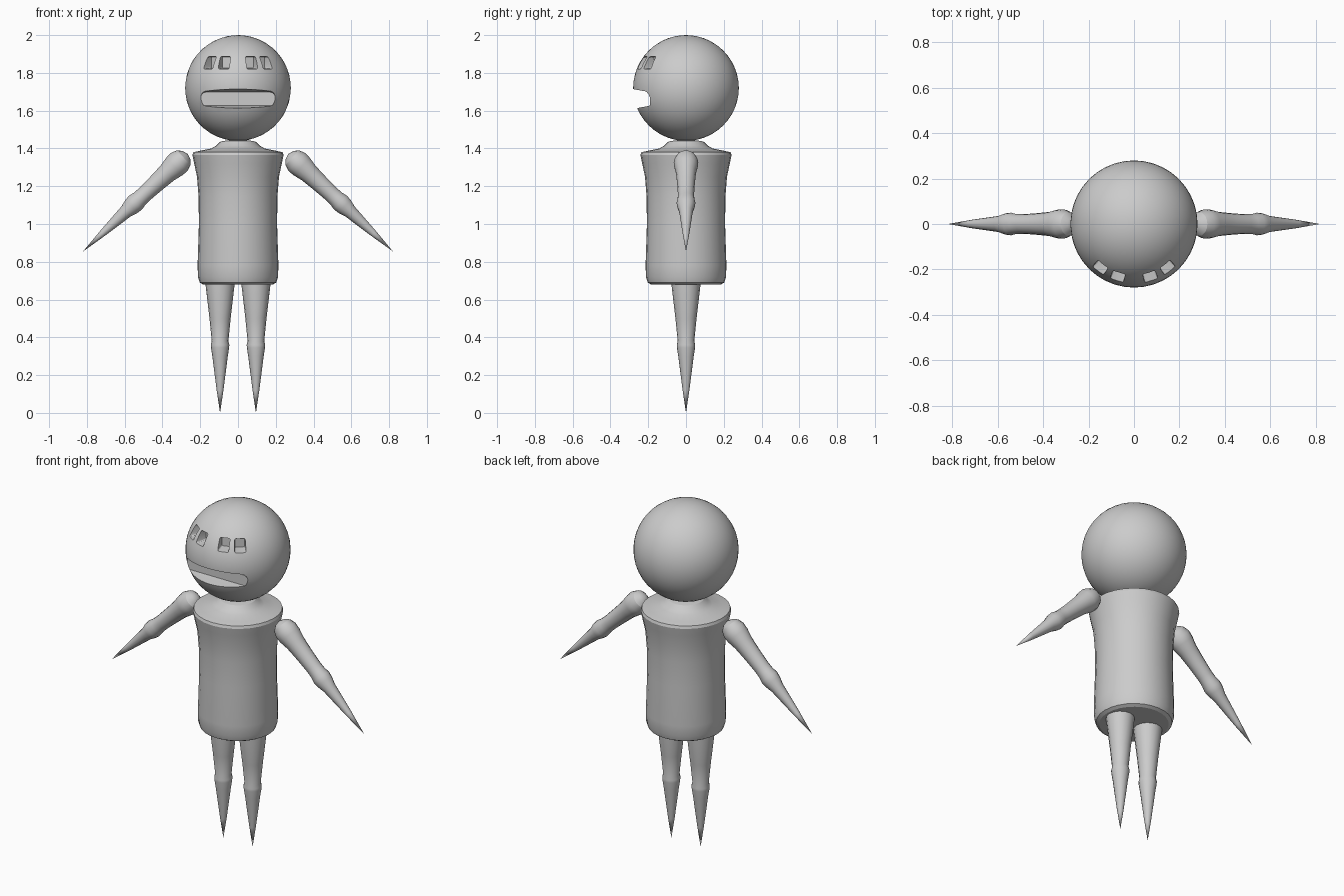
import bpy, bmesh, math
from mathutils import Matrix, Vector

if "Cube" in bpy.data.objects:
    bpy.data.objects.remove(bpy.data.objects["Cube"])

grey = bpy.data.materials.new("plain grey")
grey.diffuse_color = (0.6, 0.6, 0.6, 1)
grey.use_nodes = True
grey.node_tree.nodes["Principled BSDF"].inputs["Base Color"].default_value = grey.diffuse_color
HEAD = Vector((0, 0, 1.72))
R = 0.28


def make(name, bm, matrix=None):
    """Turn a bmesh into a named grey object."""
    if matrix:
        bm.transform(matrix)
    bmesh.ops.recalc_face_normals(bm, faces=bm.faces)
    mesh = bpy.data.meshes.new(name)
    bm.to_mesh(mesh)
    bm.free()
    mesh.materials.append(grey)
    ob = bpy.data.objects.new(name, mesh)
    bpy.context.collection.objects.link(ob)
    return ob


def smooth(ob, angle):
    bpy.ops.object.select_all(action='DESELECT')
    ob.select_set(True)
    bpy.context.view_layer.objects.active = ob
    bpy.ops.object.shade_smooth_by_angle(angle=math.radians(angle))


def lathe(name, profile, segments, matrix=None):
    """Spin (radius, height) points around z."""
    bm = bmesh.new()
    vs = [bm.verts.new((r, 0, z)) for r, z in profile]
    es = [bm.edges.new(p) for p in zip(vs, vs[1:])]
    bmesh.ops.spin(bm, geom=vs + es, cent=(0, 0, 0), axis=(0, 0, 1),
                   angle=math.tau, steps=segments)
    bmesh.ops.remove_doubles(bm, verts=bm.verts, dist=1e-4)
    ob = make(name, bm, matrix)
    smooth(ob, 25)
    return ob


def cutter(name, half, taper, matrix, bevel):
    """Box whose +y (inner) end is narrowed, with rounded long edges."""
    bm = bmesh.new()
    bmesh.ops.create_cube(bm, size=2)
    for v in bm.verts:
        t = taper if v.co.y > 0 else (1, 1)
        v.co = Vector((v.co.x * half[0] * t[0], v.co.y * half[1],
                       v.co.z * half[2] * t[1]))
    long_edges = [e for e in bm.edges
                  if abs(e.verts[0].co.y - e.verts[1].co.y) > half[1]]
    bmesh.ops.bevel(bm, geom=long_edges, offset=bevel, segments=3,
                    profile=0.5, affect='EDGES')
    ob = make(name, bm, matrix)
    ob.hide_render = True
    return ob


# Head with carved mouth and four eye sockets
bm = bmesh.new()
bmesh.ops.create_icosphere(bm, subdivisions=4, radius=R)
head = make("head", bm, Matrix.Translation(HEAD))

cutters = [cutter("mouth_cutter", (0.205, 0.08, 0.065), (0.96, 0.55),
                  Matrix.Translation((0, -0.27, 1.662)), 0.025)]
for x in (-0.15, -0.072, 0.072, 0.15):
    z = 0.135
    pos = Vector((x, -math.sqrt(R * R - x * x - z * z), z))
    turn = Matrix.Rotation(math.atan2(x, -pos.y), 4, 'Z')
    cutters.append(cutter("eye_cutter", (0.033, 0.05, 0.037), (0.8, 0.8),
                          Matrix.Translation(HEAD + pos) @ turn, 0.008))
for c in cutters:
    mod = head.modifiers.new("carve", 'BOOLEAN')
    mod.operation = 'DIFFERENCE'
    mod.solver = 'EXACT'
    mod.object = c
bpy.context.view_layer.update()
carved = bpy.data.meshes.new_from_object(
    head.evaluated_get(bpy.context.evaluated_depsgraph_get()))
head.modifiers.clear()
head.data = carved
for c in cutters:
    bpy.data.objects.remove(c)
smooth(head, 20)

# Torso with flared shoulders and short neck
lathe("torso", [(0, .68), (.185, .68), (.203, .69), (.212, .72), (.214, .78),
                (.207, 1.0), (.209, 1.15), (.217, 1.25), (.232, 1.32),
                (.241, 1.365), (.236, 1.38), (.2, 1.388), (.14, 1.4),
                (.115, 1.415), (.095, 1.435), (.06, 1.443), (0, 1.445)], 28)

LEG = [(0, 0), (.018, .12), (.041, .3), (.048, .345), (.049, .36),
       (.044, .38), (.056, .5), (.077, .68), (.077, .7), (0, .7)]
# Arm profile runs from the shoulder ball down to the pointed tip
ARM = [(0, -.067), (.03, -.058), (.053, -.038), (.065, -.005), (.063, .03),
       (.053, .08), (.047, .16), (.043, .24), (.044, .28), (.05, .31),
       (.047, .34), (.036, .38), (.018, .55), (0, .69)]
for side, s in (("left", -1), ("right", 1)):
    lathe(side + "_leg", LEG, 16, Matrix.Translation((.095 * s, 0, 0)))
    shoulder = Vector((.315 * s, 0, 1.325))
    aim = Vector((.82 * s, 0, .855)) - shoulder
    lathe(side + "_arm", ARM, 16, Matrix.Translation(shoulder)
          @ aim.to_track_quat('Z', 'Y').to_matrix().to_4x4())
